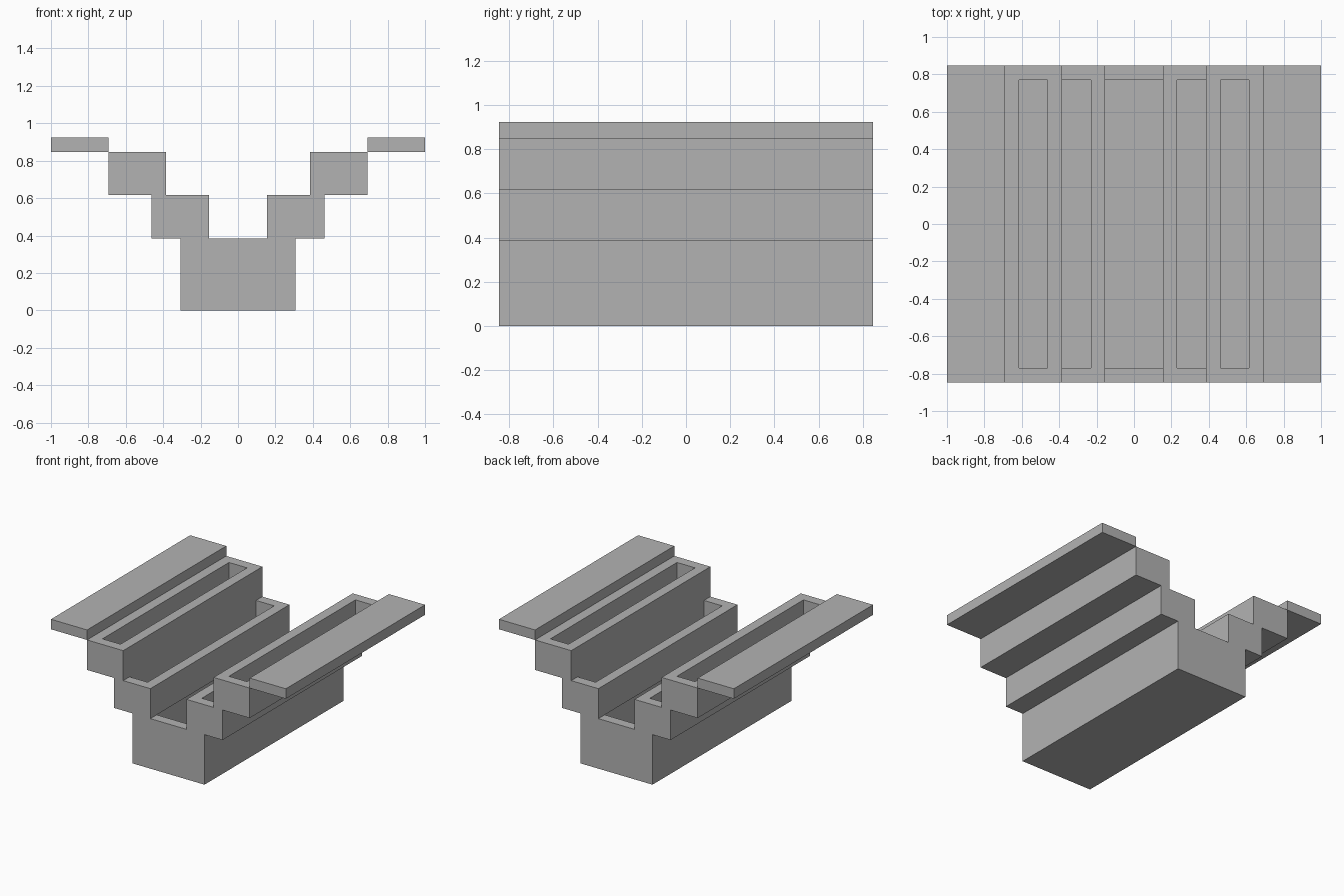
import bpy
import bmesh

cube = bpy.data.objects.get("Cube")
if cube:
    bpy.data.objects.remove(cube, do_unlink=True)

U = 1 / 13          # wall thickness, the module of the whole model
HALF_LENGTH = 11    # half depth in modules

grey = bpy.data.materials.new("plain_grey")
grey.use_nodes = True
grey.diffuse_color = (0.45, 0.45, 0.45, 1)
grey.node_tree.nodes["Principled BSDF"].inputs["Base Color"].default_value = (0.45, 0.45, 0.45, 1)


def block(name, x0, x1, z0, z1, hollow=False):
    """Box given in modules; a hollow one is an open tray with one-module walls."""
    bm = bmesh.new()
    bmesh.ops.create_cube(bm, size=1)
    for v in bm.verts:
        v.co.x = (x1 if v.co.x > 0 else x0) * U
        v.co.y = (HALF_LENGTH if v.co.y > 0 else -HALF_LENGTH) * U
        v.co.z = (z1 if v.co.z > 0 else z0) * U
    bmesh.ops.recalc_face_normals(bm, faces=bm.faces)
    if hollow:
        top = max(bm.faces, key=lambda f: f.calc_center_median().z)
        bmesh.ops.inset_region(bm, faces=[top], thickness=U, use_even_offset=True)
        # Sink the inset face down to the tray floor
        floor = bmesh.ops.extrude_discrete_faces(bm, faces=[top])["faces"][0]
        for v in floor.verts:
            v.co.z = (z0 + 1) * U
    mesh = bpy.data.meshes.new(name)
    bm.to_mesh(mesh)
    bm.free()
    mesh.materials.append(grey)
    obj = bpy.data.objects.new(name, mesh)
    bpy.context.collection.objects.link(obj)


# Deep central bin
block("base_bin", -4, 4, 0, 5, hollow=True)

# Stepped trays and lids fanning out to both sides
for side, s in (("left", 1), ("right", -1)):
    for part, a, b, z0, z1, hollow in (
        ("lower_tray", 2, 6, 5, 8, True),
        ("upper_tray", 5, 9, 8, 11, True),
        ("lid", 9, 13, 11, 12, False),
    ):
        x0, x1 = sorted((s * a, s * b))
        block(f"{side}_{part}", x0, x1, z0, z1, hollow)
